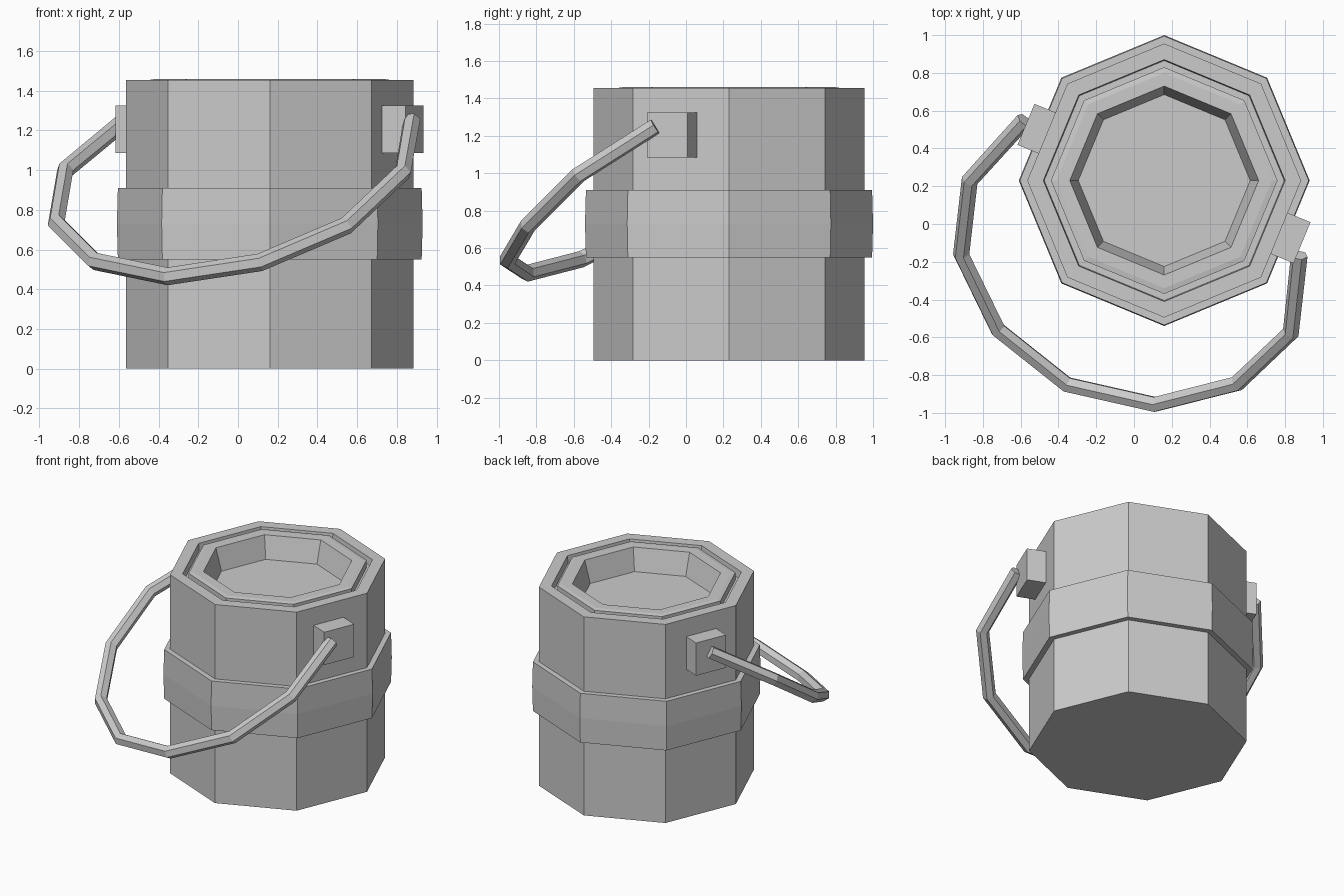
import bpy, bmesh, math
from mathutils import Vector, Matrix

if "Cube" in bpy.data.objects:
    bpy.data.objects.remove(bpy.data.objects["Cube"])

CX, CY = 0.16, 0.23


def lathe(name, profile, closed=False, sides=8):
    """Spin an (radius, z) profile into a faceted solid; cap open ends."""
    bm = bmesh.new()
    rings = []
    for r, z in profile:
        rings.append([bm.verts.new((CX + r * math.cos(2 * math.pi * i / sides),
                                    CY + r * math.sin(2 * math.pi * i / sides), z))
                      for i in range(sides)])
    pairs = list(zip(rings, rings[1:]))
    if closed:
        pairs.append((rings[-1], rings[0]))
    else:
        bm.faces.new(rings[0][::-1])
        bm.faces.new(rings[-1])
    for a, b in pairs:
        for i in range(sides):
            j = (i + 1) % sides
            bm.faces.new((a[i], a[j], b[j], b[i]))
    bmesh.ops.recalc_face_normals(bm, faces=bm.faces)
    return finish(name, bm)


def finish(name, bm):
    me = bpy.data.meshes.new(name)
    bm.to_mesh(me)
    bm.free()
    ob = bpy.data.objects.new(name, me)
    bpy.context.collection.objects.link(ob)
    return ob


# Can body with rim, groove and recessed lid
lathe("can_body", [(0.725, 0), (0.725, 1.455), (0.64, 1.455), (0.635, 1.40),
                   (0.60, 1.40), (0.60, 1.455), (0.57, 1.46), (0.50, 1.46),
                   (0.455, 1.30)])

# Label band around the middle
lathe("label_band", [(0.70, 0.55), (0.765, 0.55), (0.77, 0.73),
                     (0.765, 0.91), (0.70, 0.91)], closed=True)

# Handle lugs on opposite faces
for name, deg, outer, shift in (("lug_right", -22.5, 0.80, -0.025),
                                ("lug_left", 157.5, 0.79, 0.005)):
    bm = bmesh.new()
    inner = 0.62
    place = (Matrix.Translation((CX, CY, 1.205))
             @ Matrix.Rotation(math.radians(deg), 4, 'Z')
             @ Matrix.Translation(((inner + outer) / 2, shift, 0))
             @ Matrix.Diagonal((outer - inner, 0.235, 0.24, 1)))
    bmesh.ops.create_cube(bm, size=1, matrix=place)
    finish(name, bm)

# Hanging wire handle: hexagonal tube along a drooping path
path = [(-0.58, 0.55, 1.24), (-0.87, 0.23, 1.0), (-0.915, -0.16, 0.735),
        (-0.72, -0.56, 0.54), (-0.355, -0.85, 0.465), (0.11, -0.955, 0.535),
        (0.545, -0.845, 0.72), (0.83, -0.575, 0.99), (0.875, -0.165, 1.25)]
pts = [Vector(p) for p in path]
centre = sum(pts, Vector()) / len(pts)
normal = (pts[2] - pts[5]).cross(pts[7] - pts[5]).normalized()
bm = bmesh.new()
rings = []
for k, p in enumerate(pts):
    d0 = (p - pts[max(k - 1, 0)]).normalized()
    d1 = (pts[min(k + 1, len(pts) - 1)] - p).normalized()
    t = (d0 + d1).normalized()
    side = t.cross(normal).normalized()
    up = side.cross(t).normalized()
    rings.append([bm.verts.new(p + 0.045 * (math.cos(math.pi * i / 3) * side
                                            + math.sin(math.pi * i / 3) * up))
                  for i in range(6)])
for a, b in zip(rings, rings[1:]):
    for i in range(6):
        j = (i + 1) % 6
        bm.faces.new((a[i], a[j], b[j], b[i]))
bm.faces.new(rings[0])
bm.faces.new(rings[-1])
bmesh.ops.recalc_face_normals(bm, faces=bm.faces)
finish("wire_handle", bm)
